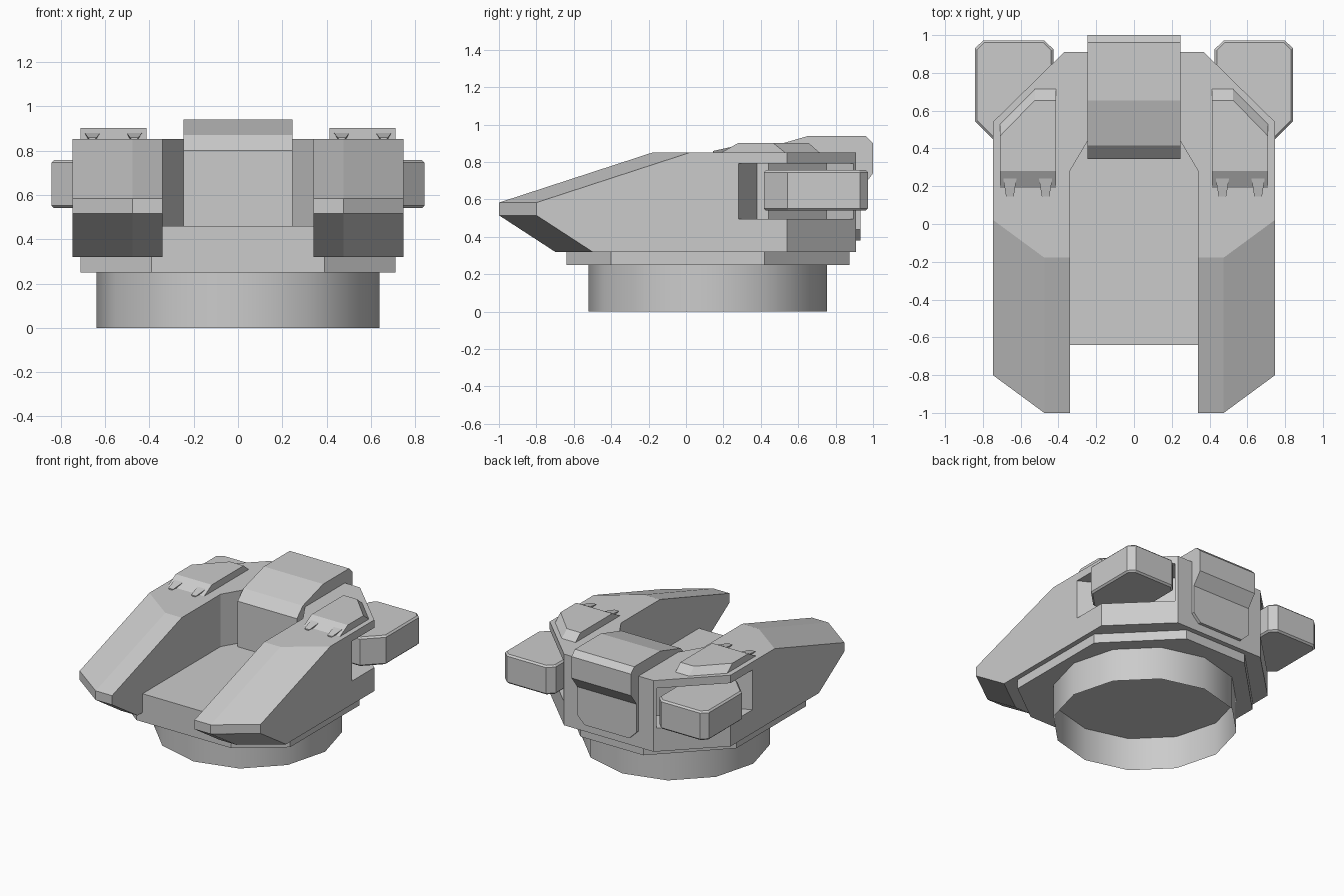
import bpy, bmesh, math

if "Cube" in bpy.data.objects:
    bpy.data.objects.remove(bpy.data.objects["Cube"])


def loft(name, rings, mirror=False):
    """Solid joining matching closed rings of 3D points, capped at both ends."""
    bm = bmesh.new()
    loops = [[bm.verts.new(p) for p in ring] for ring in rings]
    n = len(loops[0])
    for a, b in zip(loops, loops[1:]):
        for i in range(n):
            j = (i + 1) % n
            bm.faces.new((a[i], a[j], b[j], b[i]))
    bm.faces.new(loops[0][::-1])
    bm.faces.new(loops[-1])
    bmesh.ops.recalc_face_normals(bm, faces=bm.faces)
    mesh = bpy.data.meshes.new(name)
    bm.to_mesh(mesh)
    bm.free()
    ob = bpy.data.objects.new(name, mesh)
    bpy.context.collection.objects.link(ob)
    if mirror:
        ob.modifiers.new("Mirror", 'MIRROR')
    return ob


def level(points, z):
    return [(x, y, z) for x, y in points]


def symmetric(half):
    """Complete an outline from its +x half (no points on the centre line)."""
    return half + [(-x, y) for x, y in reversed(half)]


# Round turret ring, an open tube under the deck
bpy.ops.mesh.primitive_cylinder_add(vertices=12, radius=0.638, depth=0.25, end_fill_type='NOTHING',
                                    location=(0, 0.116, 0.125))
ring = bpy.context.object
ring.name = "base_ring"
bpy.ops.object.shade_smooth_by_angle(angle=math.radians(35))

# Deck: skirt under the hull and the floor between the arms
deck = symmetric([(0.39, -0.64), (0.71, -0.40), (0.71, 0.42), (0.26, 0.873)])
loft("deck", [level(deck, 0.25), level(deck, 0.46)])


# U-shaped hull with two wedge-nosed arms
def hull_outline(nose):
    return symmetric([(0.245, 0.44), (0.34, 0.28), (0.34, nose), (0.475, nose),
                      (0.747, nose + 0.2), (0.747, 0.54), (0.37, 0.91)])


hull = loft("hull", [level(hull_outline(nose), z) for nose, z in
                     [(-0.7, 0.32), (-1.0, 0.515), (-1.0, 0.583), (-0.178, 0.851)]])

# Side recesses around the pods
recess = [(0.80, 0.28), (0.747, 0.28), (0.56, 0.38), (0.56, 0.44), (0.25, 0.75),
          (0.385, 0.895), (0.385, 1.0), (0.80, 1.0)]
cutter = loft("recess_cutter", [level(recess, 0.495), level(recess, 0.792)], True)
cutter.hide_render = True
cutter.hide_set(True)
cut = hull.modifiers.new("Recess", 'BOOLEAN')
cut.operation = 'DIFFERENCE'
cut.solver = 'EXACT'
cut.object = cutter

# Side pods with a small rim bevel
pod = [(0.715, 0.416), (0.842, 0.543), (0.842, 0.93), (0.798, 0.972),
       (0.475, 0.972), (0.427, 0.925), (0.427, 0.65), (0.52, 0.416)]
pods = loft("side_pod", [level(pod, 0.54), level(pod, 0.757)], True)
rim = pods.modifiers.new("Rim", 'BEVEL')
rim.width = 0.012
rim.segments = 1
rim.limit_method = 'ANGLE'
rim.angle_limit = math.radians(80)


# Rear housing: y-z profile, with the lower side corners cut off
def housing(x, z):
    profile = [(0.345, z), (0.345, 0.80), (0.415, 0.87), (0.655, 0.94), (0.96, 0.94),
               (1.0, 0.90), (1.0, 0.74), (0.933, 0.65), (0.933, z)]
    return [(x, y, h) for y, h in profile]


loft("rear_housing", [housing(-0.245, 0.44), housing(-0.185, 0.38),
                      housing(0.185, 0.38), housing(0.245, 0.44)])

# Raised top pads with sloped front and rear
pad_low = [(0.412, 0.188), (0.412, 0.715), (0.525, 0.715), (0.71, 0.53), (0.71, 0.188)]
pad_top = [(0.412, 0.28), (0.412, 0.655), (0.525, 0.655), (0.71, 0.465), (0.71, 0.28)]
loft("top_pad", [level(pad_low, 0.85), level(pad_top, 0.902)], True)

# Small tapered teeth at the front of each pad
for i, x in enumerate((0.468, 0.657)):
    back = [(x - 0.022, 0.24, 0.85), (x + 0.022, 0.24, 0.85),
            (x + 0.035, 0.24, 0.88), (x - 0.035, 0.24, 0.88)]
    front = [(x - 0.012, 0.145, 0.85), (x + 0.012, 0.145, 0.85),
             (x + 0.02, 0.145, 0.859), (x - 0.02, 0.145, 0.859)]
    loft(f"pad_tooth_{i + 1}", [back, front], True)
